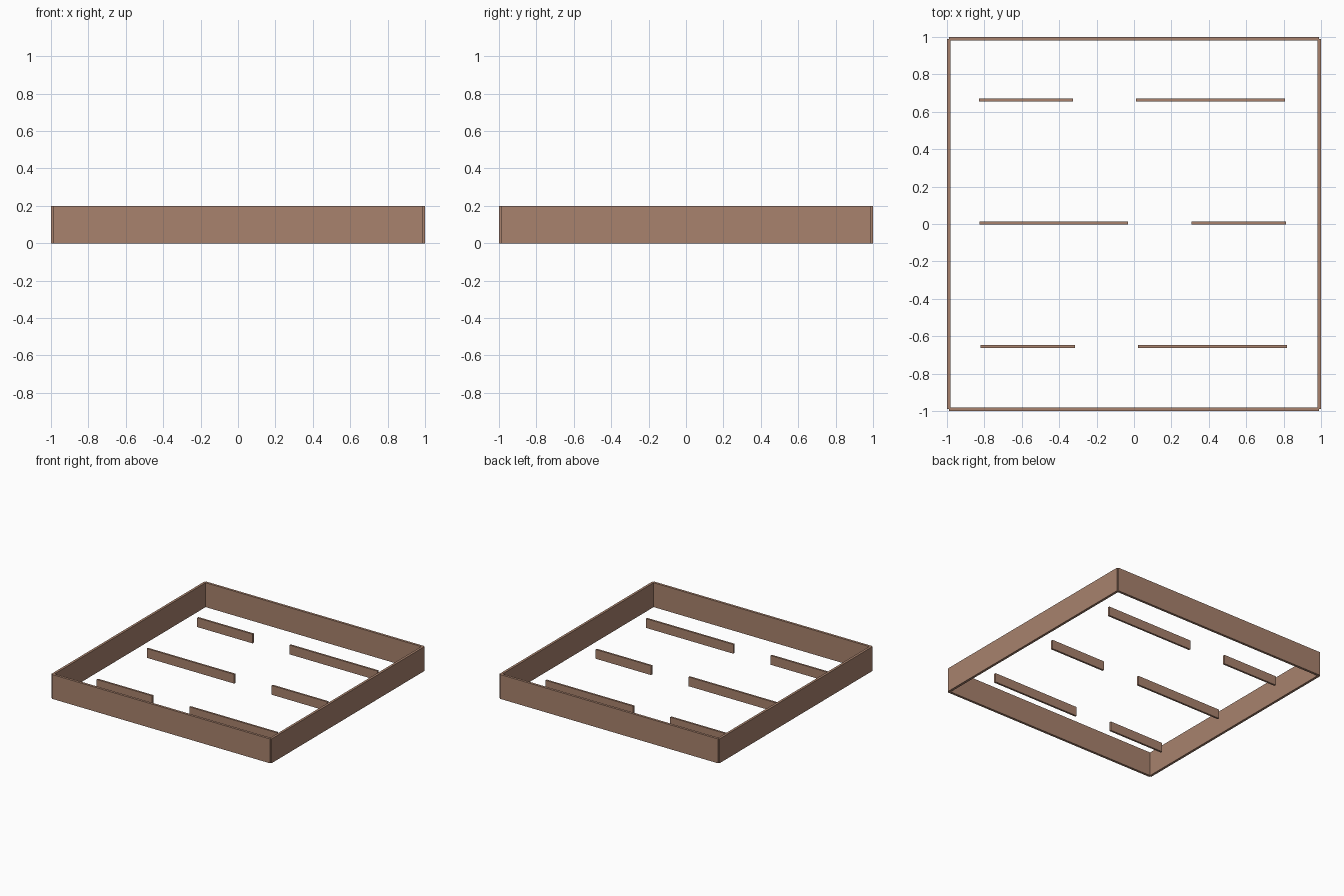
import bpy
import bmesh
from mathutils import Matrix

if "Cube" in bpy.data.objects:
    bpy.data.objects.remove(bpy.data.objects["Cube"])

# Single wood colour
wood = bpy.data.materials.new("brown_wood")
wood.diffuse_color = (0.392, 0.223, 0.153, 1.0)
wood.use_nodes = True
wood.node_tree.nodes["Principled BSDF"].inputs["Base Color"].default_value = wood.diffuse_color


def board(name, x0, x1, y0, y1, height):
    """Upright board standing on the ground."""
    bm = bmesh.new()
    bmesh.ops.create_cube(bm, size=1.0,
                          matrix=Matrix.Diagonal((x1 - x0, y1 - y0, height, 1.0)))
    mesh = bpy.data.meshes.new(name)
    bm.to_mesh(mesh)
    bm.free()
    mesh.materials.append(wood)
    obj = bpy.data.objects.new(name, mesh)
    obj.location = ((x0 + x1) / 2, (y0 + y1) / 2, height / 2)
    bpy.context.scene.collection.objects.link(obj)
    return obj


# Outer walls: they meet at mid thickness, leaving small corner notches
OUT, T, WALL_H = 1.0, 0.02, 0.2
END = OUT - T / 2
board("front_wall", -END, END, -OUT, -OUT + T, WALL_H)
board("back_wall", -END, END, OUT - T, OUT, WALL_H)
board("left_wall", -OUT, -OUT + T, -END, END, WALL_H)
board("right_wall", OUT - T, OUT, -END, END, WALL_H)

# Low inner barriers: three rows, each with a gap
BAR_T, BAR_H = 0.016, 0.076
rows = [
    ("back", 0.664, (-0.83, -0.327), (0.01, 0.807)),
    ("middle", 0.005, (-0.827, -0.032), (0.308, 0.812)),
    ("front", -0.655, (-0.82, -0.316), (0.022, 0.818)),
]
for row, y, left, right in rows:
    for side, (x0, x1) in (("left", left), ("right", right)):
        board(f"{row}_{side}_barrier", x0, x1, y - BAR_T / 2, y + BAR_T / 2, BAR_H)
